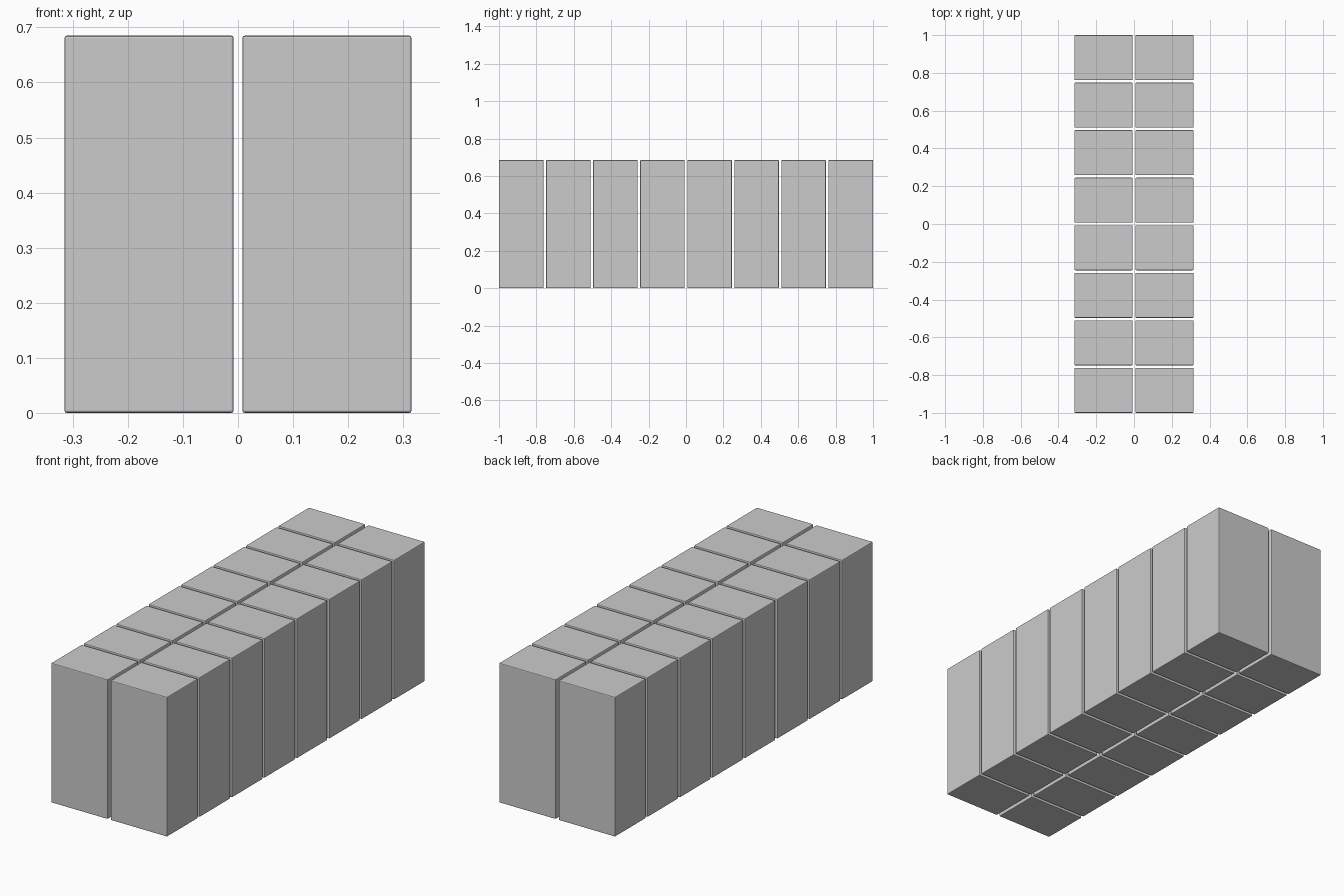
import bpy, bmesh

if "Cube" in bpy.data.objects:
    bpy.data.objects.remove(bpy.data.objects["Cube"])

W, D, H = 0.307, 0.238, 0.685      # block size
PX, PY = 0.323, (2 - D) / 7        # spacing between block centres


def add_block(name, x, y):
    mesh = bpy.data.meshes.new(name)
    bm = bmesh.new()
    bmesh.ops.create_cube(bm, size=1)
    bmesh.ops.scale(bm, vec=(W, D, H), verts=bm.verts)
    # fine eased edges
    bmesh.ops.bevel(bm, geom=bm.edges[:], offset=0.004, segments=2,
                    profile=0.5, affect='EDGES')
    bm.to_mesh(mesh)
    bm.free()
    obj = bpy.data.objects.new(name, mesh)
    obj.location = (x, y, H / 2)
    bpy.context.collection.objects.link(obj)


# two columns of eight separate blocks
for row in range(8):
    for side, sx in (("left", -1), ("right", 1)):
        add_block(f"{side}_block_{row + 1}", sx * PX / 2, (row - 3.5) * PY)
